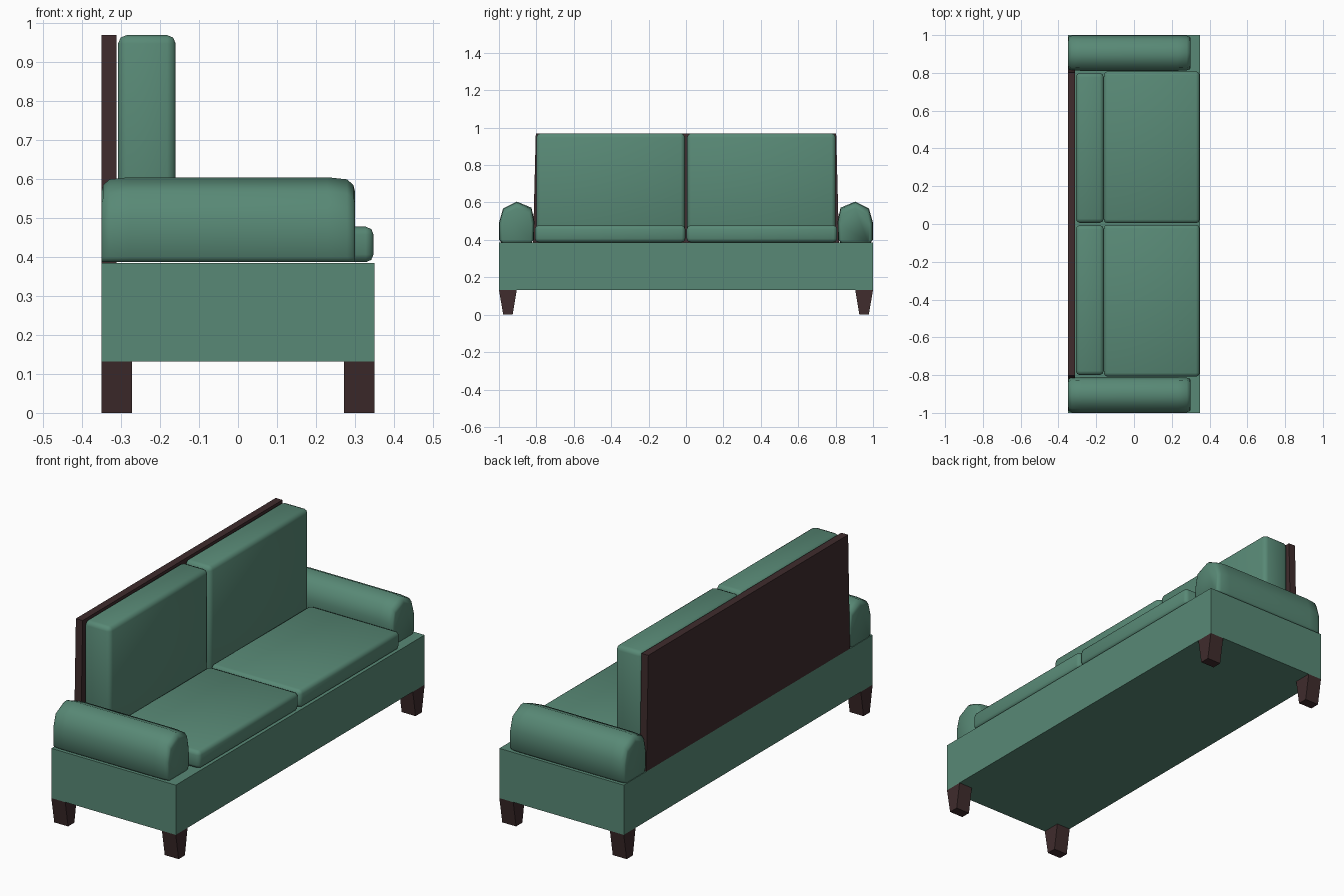
import bpy, bmesh

if "Cube" in bpy.data.objects:
    bpy.data.objects.remove(bpy.data.objects["Cube"])


def material(name, rgb):
    m = bpy.data.materials.new(name)
    m.diffuse_color = (*rgb, 1)
    m.use_nodes = True
    m.node_tree.nodes["Principled BSDF"].inputs["Base Color"].default_value = m.diffuse_color
    return m


GREEN = material("green fabric", (0.098, 0.25, 0.18))
BROWN = material("dark wood", (0.05, 0.025, 0.026))


def finish(name, bm, mat, smooth=False):
    bmesh.ops.recalc_face_normals(bm, faces=bm.faces)
    me = bpy.data.meshes.new(name)
    bm.to_mesh(me)
    bm.free()
    me.materials.append(mat)
    for p in me.polygons:
        p.use_smooth = smooth
    ob = bpy.data.objects.new(name, me)
    bpy.context.collection.objects.link(ob)
    return ob


def loft(name, rings, mat, smooth=False):
    """Skin a list of equal-length rings and cap both ends."""
    bm = bmesh.new()
    loops = [[bm.verts.new(p) for p in r] for r in rings]
    n = len(loops[0])
    for a, b in zip(loops, loops[1:]):
        for i in range(n):
            j = (i + 1) % n
            bm.faces.new((a[i], a[j], b[j], b[i]))
    bm.faces.new(loops[0])
    bm.faces.new(loops[-1])
    return finish(name, bm, mat, smooth)


def rect(x0, x1, y0, y1, z):
    return [(x0, y0, z), (x1, y0, z), (x1, y1, z), (x0, y1, z)]


def box(name, x, y, z, mat, bevel=0.0):
    ob = loft(name, [rect(*x, *y, z[0]), rect(*x, *y, z[1])], mat, bevel > 0)
    if bevel:
        b = ob.modifiers.new("soft edges", "BEVEL")
        b.width = bevel
        b.segments = 2
    return ob


# Upholstered base
box("base", (-0.35, 0.35), (-1, 1), (0.132, 0.385), GREEN)

# Wooden back board, slightly narrower at the top
loft("back_board", [rect(-0.35, -0.312, -0.818, 0.818, 0.385),
                    rect(-0.35, -0.312, -0.803, 0.803, 0.97)], BROWN)

# Arm cross-section (y, z), for the +y side
ARM = [(0.825, 0.387), (0.813, 0.40), (0.811, 0.50), (0.826, 0.572),
       (0.905, 0.605), (0.978, 0.568), (0.999, 0.495), (0.999, 0.40), (0.988, 0.387)]


def arm_ring(x, s, side):
    return [(x, side * (0.905 + (y - 0.905) * s), 0.387 + (z - 0.387) * s) for y, z in ARM]


for side, label in ((1, "far"), (-1, "near")):
    # Rolled arm with softened ends
    loft(label + "_arm", [arm_ring(x, s, side) for x, s in
                          ((-0.35, 0.84), (-0.346, 0.91), (-0.33, 0.975), (-0.28, 1),
                           (0.23, 1), (0.28, 0.975), (0.296, 0.91), (0.30, 0.84))],
         GREEN, True)

    # Seat and back cushions
    ys = sorted((side * 0.004, side * 0.808))
    box(label + "_seat_cushion", (-0.16, 0.348), ys, (0.387, 0.478), GREEN, 0.02)
    ys = sorted((side * 0.006, side * 0.80))
    box(label + "_back_cushion", (-0.308, -0.16), ys, (0.387, 0.97), GREEN, 0.022)

    # Legs, tapered along the sofa's length
    for x0, place in ((-0.35, "back"), (0.272, "front")):
        lo = sorted((side * 0.927, side * 0.977))
        hi = sorted((side * 0.905, side * 1.0))
        loft(f"{label}_{place}_leg", [rect(x0, x0 + 0.078, *lo, 0),
                                      rect(x0, x0 + 0.078, *hi, 0.132)], BROWN)
